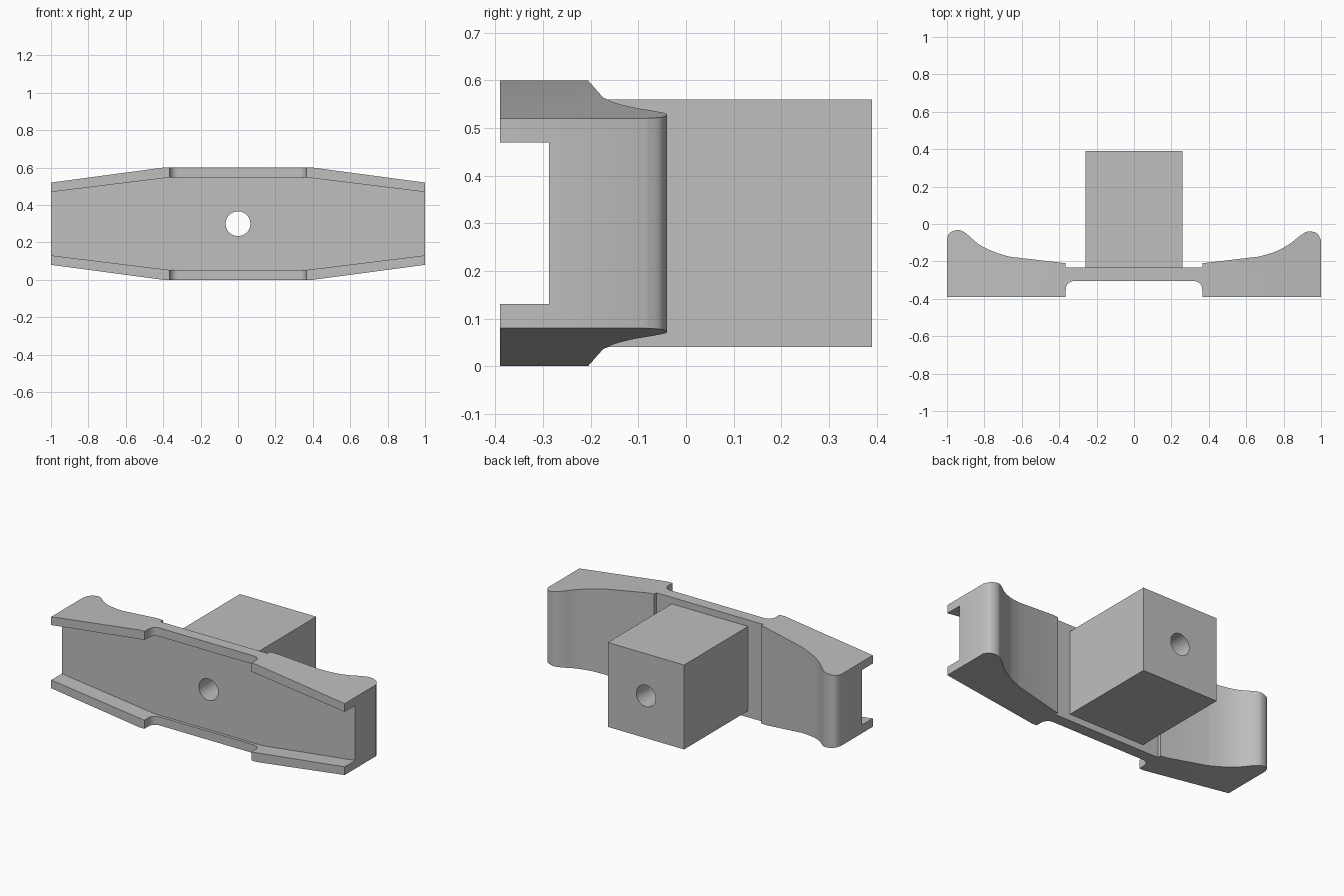
import bpy
import bmesh
import math
from mathutils import Vector

cube = bpy.data.objects.get("Cube")
if cube:
    bpy.data.objects.remove(cube, do_unlink=True)

grey = bpy.data.materials.new("plain grey")
grey.use_nodes = True
colour = (0.52, 0.52, 0.52, 1)
grey.diffuse_color = colour
grey.node_tree.nodes["Principled BSDF"].inputs["Base Color"].default_value = colour


def prism(name, outline, axis, start, end):
    """Extrude a 2D outline along y (outline is x, z) or z (outline is x, y)."""
    bm = bmesh.new()
    place = (lambda a, b: (a, start, b)) if axis == "y" else (lambda a, b: (a, b, start))
    face = bm.faces.new([bm.verts.new(place(a, b)) for a, b in outline])
    moved = bmesh.ops.extrude_face_region(bm, geom=[face])["geom"]
    shift = Vector((0, end - start, 0)) if axis == "y" else Vector((0, 0, end - start))
    bmesh.ops.translate(bm, vec=shift, verts=[v for v in moved if isinstance(v, bmesh.types.BMVert)])
    bmesh.ops.recalc_face_normals(bm, faces=bm.faces)
    mesh = bpy.data.meshes.new(name)
    bm.to_mesh(mesh)
    bm.free()
    mesh.materials.append(grey)
    obj = bpy.data.objects.new(name, mesh)
    bpy.context.collection.objects.link(obj)
    return obj


def combine(obj, tool, operation):
    mod = obj.modifiers.new(operation, "BOOLEAN")
    mod.operation, mod.solver, mod.object = operation, "EXACT", tool
    tool.hide_render = True
    bpy.context.view_layer.objects.active = obj
    bpy.ops.object.modifier_apply(modifier=mod.name)


def smooth_path(points, steps=5):
    """Curve through all points."""
    p = [Vector(q) for q in points]
    p = [p[0] * 2 - p[1]] + p + [p[-1] * 2 - p[-2]]
    path = []
    for a, b, c, d in zip(p, p[1:], p[2:], p[3:]):
        for i in range(steps):
            t = i / steps
            path.append((b * 2 + (c - a) * t + (a * 2 - b * 5 + c * 4 - d) * t ** 2
                         + (b * 3 - a - c * 3 + d) * t ** 3) / 2)
    return [tuple(q) for q in path] + [tuple(p[-2])]


def hexagon(shoulder, inset, tip_inset, tip=1.1):
    """Tapered outline, symmetric about the mid height."""
    low = [(-tip, tip_inset), (-shoulder, inset), (shoulder, inset), (tip, tip_inset)]
    return low + [(x, 0.6 - z) for x, z in reversed(low)]


def half_outline(crest):
    """Plan outline of one half, from the front middle round to the back."""
    radius = 0.045
    fillet = [(0.32 + radius * math.sin(a), -0.35 + radius * math.cos(a))
              for a in (math.pi / 2 * i / 8 for i in range(9))]
    return fillet + [(0.365, -0.39), (1, -0.39)] + smooth_path(crest) + [
        (0.365, -0.21), (0.365, -0.233)]


# Bracket: plan outline trimmed to the tapered front shape
right_crest = [(1, -0.085), (0.978, -0.05), (0.93, -0.04), (0.885, -0.065),
               (0.83, -0.108), (0.755, -0.148), (0.67, -0.174)]
left_crest = [(1, -0.08), (0.985, -0.047), (0.945, -0.033), (0.905, -0.045),
              (0.83, -0.108), (0.755, -0.146), (0.67, -0.174)]
plan = half_outline(right_crest) + [(-x, y) for x, y in reversed(half_outline(left_crest))]
bracket = prism("bracket", plan, "z", -0.1, 0.7)
trim = prism("trim_cutter", hexagon(0.4, 0, 0.0933), "y", -0.6, 0.6)
channel = prism("channel_cutter", hexagon(0.37, 0.053, 0.143), "y", -0.6, -0.287)
combine(bracket, trim, "INTERSECT")
combine(bracket, channel, "DIFFERENCE")

# Rear block
block = prism("rear_block", [(-0.26, 0.04), (0.26, 0.04), (0.26, 0.56), (-0.26, 0.56)],
              "y", -0.233, 0.39)

# Bolt hole through both parts
circle = [(0.066 * math.cos(math.tau * i / 48), 0.3 + 0.066 * math.sin(math.tau * i / 48))
          for i in range(48)]
drill = prism("hole_cutter", circle, "y", -0.7, 0.7)
for part in (bracket, block):
    combine(part, drill, "DIFFERENCE")

for cutter in (trim, channel, drill):
    bpy.data.objects.remove(cutter, do_unlink=True)

# Soft curves, crisp edges
for part in (bracket, block):
    bpy.ops.object.select_all(action="DESELECT")
    part.select_set(True)
    bpy.context.view_layer.objects.active = part
    bpy.ops.object.shade_smooth_by_angle(angle=math.radians(30))
